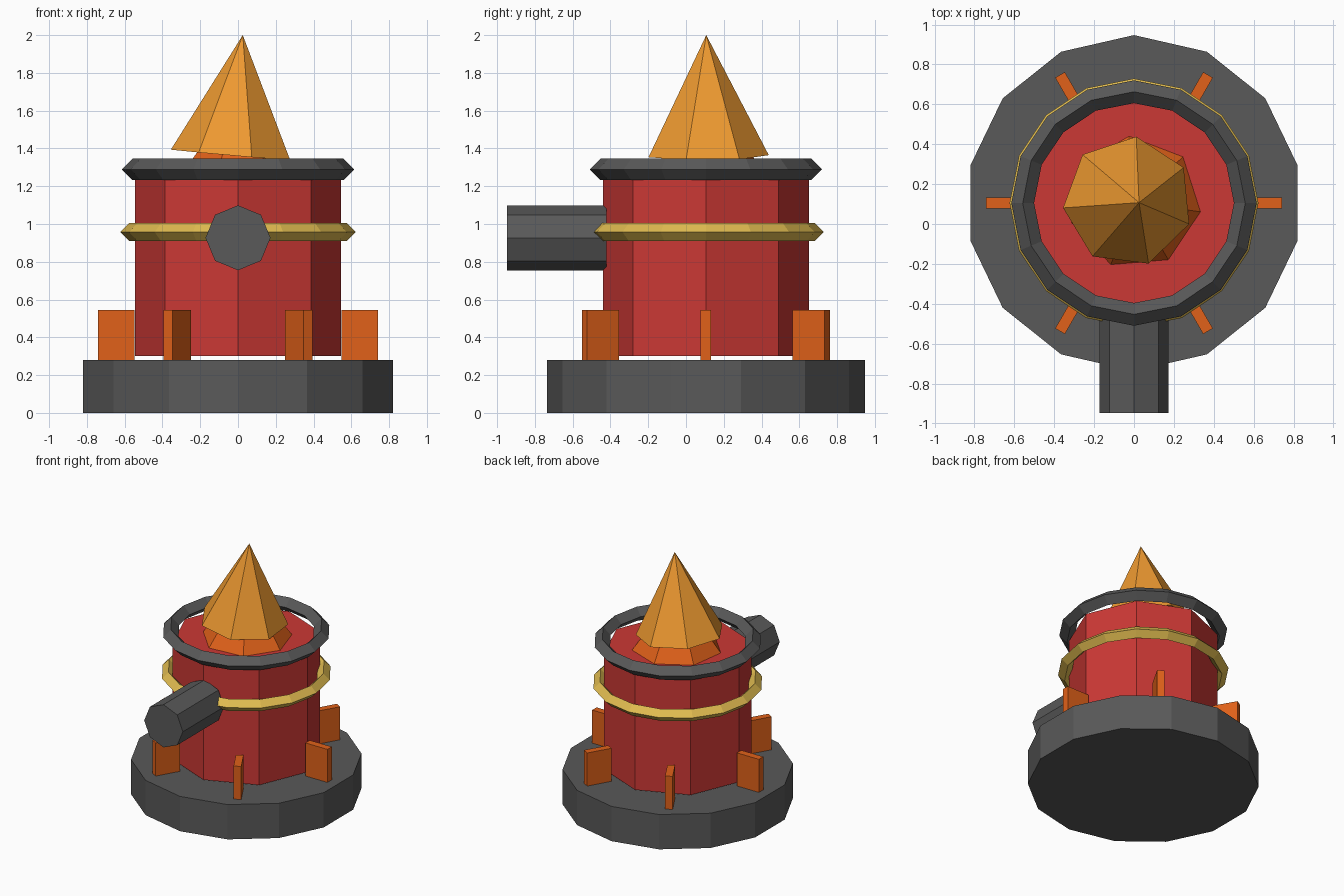
import bpy
from math import radians, cos, sin, pi

if "Cube" in bpy.data.objects:
    bpy.data.objects.remove(bpy.data.objects["Cube"])

CY = 0.105  # y of the tower axis


def material(name, rgb):
    m = bpy.data.materials.new(name)
    m.diffuse_color = (*rgb, 1)
    m.use_nodes = True
    m.node_tree.nodes["Principled BSDF"].inputs["Base Color"].default_value = m.diffuse_color
    return m


dark = material("dark_metal", (0.1, 0.1, 0.1))
red = material("red_paint", (0.6, 0.04, 0.035))
gold = material("gold", (0.75, 0.5, 0.08))
ember = material("deep_orange", (0.75, 0.12, 0.01))
amber = material("amber", (0.85, 0.32, 0.03))


def finish(name, mat):
    ob = bpy.context.object
    ob.name = name
    ob.data.materials.append(mat)
    return ob


def frustum(name, mat, sides, r1, r2, length, centre, rot=(0, 0, 0)):
    bpy.ops.mesh.primitive_cone_add(vertices=sides, radius1=r1, radius2=r2, depth=length,
                                    location=centre, rotation=rot)
    return finish(name, mat)


def ring(name, mat, major, minor, z):
    bpy.ops.mesh.primitive_torus_add(major_segments=16, minor_segments=4, major_radius=major,
                                     minor_radius=minor, location=(0, CY, z))
    return finish(name, mat)


# Base plate and octagonal body
frustum("base", dark, 14, 0.842, 0.842, 0.28, (0, CY, 0.14))
frustum("body", red, 8, 0.545, 0.545, 0.94, (0, CY, 0.77))

# Diamond-section rings
ring("middle_ring", gold, 0.576, 0.048, 0.957)
ring("top_ring", dark, 0.558, 0.057, 1.289)

# Barrel pointing forwards
frustum("barrel", dark, 8, 0.172, 0.172, 0.525, (0, -0.6845, 0.927), (radians(90), 0, 0))

# Inner flame collar and leaning spike
frustum("spike_collar", ember, 7, 0.337, 0.2, 0.185, (0.003, 0.108, 1.3275),
        (0, 0, radians(4.8)))
spike = frustum("spike", amber, 7, 0.328, 0, 0.637, (-0.0025, 0.11, 1.6827))
spike.rotation_mode = 'ZYX'  # spin first, then lean
spike.rotation_euler = (radians(0.5), radians(5), radians(-7.3))

# Six upright fins around the body
for i in range(6):
    a = i * pi / 3
    bpy.ops.mesh.primitive_cube_add(size=1, rotation=(0, 0, a),
                                    location=(0.6445 * cos(a), CY + 0.6445 * sin(a), 0.4125))
    fin = finish(f"fin_{i + 1}", ember)
    fin.scale = (0.195, 0.056, 0.267)
